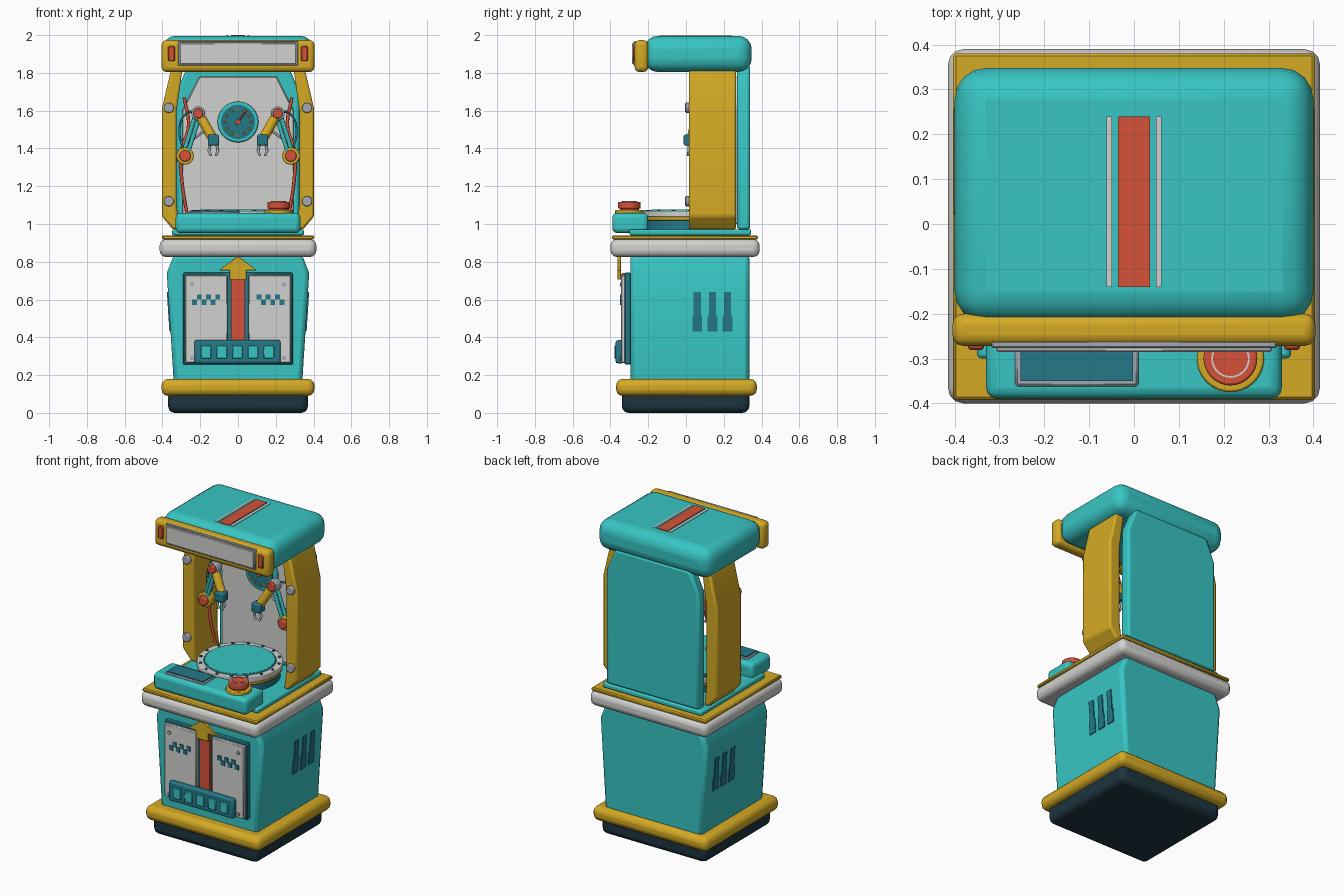
import bpy, bmesh, math
from mathutils import Vector

if "Cube" in bpy.data.objects:
    bpy.data.objects.remove(bpy.data.objects["Cube"])

def material(name, rgb):
    m = bpy.data.materials.new(name)
    m.diffuse_color = (*rgb, 1)
    m.use_nodes = True
    m.node_tree.nodes["Principled BSDF"].inputs["Base Color"].default_value = m.diffuse_color
    return m

TEAL = material("turquoise", (0.038, 0.56, 0.55))
GOLD = material("golden yellow", (0.66, 0.40, 0.018))
PALE = material("pale grey", (0.64, 0.64, 0.62))
RED = material("coral red", (0.66, 0.085, 0.04))
DARK = material("deep teal", (0.018, 0.19, 0.25))
NAVY = material("dark navy", (0.012, 0.035, 0.05))
STEEL = material("steel grey", (0.37, 0.40, 0.45))

def finish(ob, mat, bevel=0, seg=3):
    ob.data.materials.append(mat)
    if bevel:
        b = ob.modifiers.new("bevel", 'BEVEL')
        b.width, b.segments, b.limit_method = bevel, seg, 'ANGLE'
        b.angle_limit = math.radians(25)
    bpy.ops.object.select_all(action='DESELECT')
    ob.select_set(True)
    bpy.context.view_layer.objects.active = ob
    bpy.ops.object.shade_smooth_by_angle(angle=math.radians(40))
    return ob

def from_bmesh(name, bm):
    bmesh.ops.recalc_face_normals(bm, faces=bm.faces)
    me = bpy.data.meshes.new(name)
    bm.to_mesh(me)
    bm.free()
    ob = bpy.data.objects.new(name, me)
    bpy.context.collection.objects.link(ob)
    return ob

def box(name, x, y, z, mat, bevel=0, seg=3):
    """Box given by its (min, max) range on each axis."""
    bm = bmesh.new()
    bmesh.ops.create_cube(bm, size=1)
    for v in bm.verts:
        v.co = [(r[0] + r[1]) / 2 + c * (r[1] - r[0]) for c, r in zip(v.co, (x, y, z))]
    return finish(from_bmesh(name, bm), mat, bevel, seg)

def plate(name, outline, y, mat, bevel=0, seg=2):
    """Outline in x and z, extruded over a range of y."""
    bm = bmesh.new()
    f = bm.faces.new([bm.verts.new((px, y[0], pz)) for px, pz in outline])
    ext = bmesh.ops.extrude_face_region(bm, geom=[f])
    for v in ext["geom"]:
        if isinstance(v, bmesh.types.BMVert):
            v.co.y = y[1]
    return finish(from_bmesh(name, bm), mat, bevel, seg)

def rod(name, a, b, r, mat, n=24, bevel=0):
    """Cylinder between two points."""
    a, b = Vector(a), Vector(b)
    bm = bmesh.new()
    bmesh.ops.create_cone(bm, cap_ends=True, segments=n, radius1=r, radius2=r, depth=(b - a).length)
    rot = (b - a).to_track_quat('Z', 'Y')
    for v in bm.verts:
        v.co = rot @ v.co + (a + b) / 2
    return finish(from_bmesh(name, bm), mat, bevel, 2)

def tube(name, pts, r, mat):
    """Smooth hose through points."""
    cu = bpy.data.curves.new(name, 'CURVE')
    cu.dimensions, cu.bevel_depth, cu.bevel_resolution = '3D', r, 2
    cu.resolution_u, cu.use_fill_caps = 8, True
    sp = cu.splines.new('BEZIER')
    sp.bezier_points.add(len(pts) - 1)
    for bp, p in zip(sp.bezier_points, pts):
        bp.co, bp.handle_left_type, bp.handle_right_type = p, 'AUTO', 'AUTO'
    ob = bpy.data.objects.new(name, cu)
    bpy.context.collection.objects.link(ob)
    cu.materials.append(mat)

def mirrored(half):
    """Close a right-hand outline with its mirror image."""
    return half + [(-x, z) for x, z in reversed(half)]

# base, skirt, lower cabinet and belt
box("base_foot", (-.37, .37), (-.34, .335), (0, .12), NAVY, .035)
box("base_skirt", (-.405, .405), (-.37, .375), (.09, .18), GOLD, .035)
plate("lower_cabinet", mirrored([(.34, .16), (.377, .74), (.338, .84)]), (-.295, .335), TEAL, .022)
box("belt", (-.415, .415), (-.4, .39), (.825, .92), PALE, .035)
box("belt_trim", (-.403, .403), (-.392, .38), (.918, .94), GOLD, .006, 1)
box("deck", (-.35, .35), (-.3, .345), (.94, .972), TEAL, .01, 2)

# side vents follow the slope of the cabinet
for s in (-1, 1):
    for i in range(3):
        y = .06 + .08 * i
        for part, half, z0, z1 in (("slot", .019, .49, .64), ("slot_foot", .026, .43, .515)):
            o = [(s * (.34 + (z - .16) * .0638 + d), z) for z, d in
                 ((z0, -.01), (z0, .006), (z1, .006), (z1, -.01))]
            plate(f"vent_{part}", o, (y - half, y + half), DARK)

# cabinet door
box("door_backing", (-.292, .292), (-.325, -.29), (.255, .742), DARK, .006, 1)
for s in (-1, 1):
    box("door_panel", sorted((s * .055, s * .28)), (-.343, -.32), (.265, .73), PALE, .005, 1)
    for z in (.68, .29):
        rod("door_bolt", (s * .243, -.34, z), (s * .243, -.35, z), .011, STEEL, 12)
    # blocky pixel emblem
    for i in range(6):
        row = (0, 1, 0, 1, 0, 1)[i] if s < 0 else (1, 0, 1, 0, 1, 0)[i]
        x, z = s * .17 - .0725 + .0245 * i, .572 + .027 * row
        box("pixel", (x, x + .026), (-.349, -.342), (z, z + .029), DARK)
box("door_stripe", (-.036, .036), (-.338, -.32), (.37, .74), RED)
plate("door_arrow", mirrored([(.045, .705), (.045, .755), (.1, .755), (.002, .83)]), (-.362, -.345), GOLD, .003, 1)
box("arrow_mount", (-.03, .03), (-.348, -.32), (.715, .735), GOLD)
box("ticket_tray", (-.23, .225), (-.372, -.33), (.262, .385), DARK, .01, 2)
for i in range(5):
    x = -.169 + .083 * i
    box("ticket_window", (x - .027, x + .027), (-.379, -.37), (.288, .357), TEAL, .003, 1)

# control panel with screen and button
box("control_panel", (-.33, .33), (-.39, -.2), (.952, 1.058), TEAL, .025)
box("screen_frame", (-.265, .01), (-.362, -.235), (1.05, 1.067), STEEL, .005, 1)
box("screen", (-.253, -.002), (-.35, -.247), (1.06, 1.072), DARK)
for name, r, z0, z1, m in (("button_ring", .075, 1.05, 1.075, GOLD), ("button_collar", .05, 1.07, 1.09, RED),
                           ("button_cap", .06, 1.082, 1.117, RED), ("button_line", .043, 1.11, 1.119, PALE),
                           ("button_center", .039, 1.11, 1.1215, RED)):
    rod(name, (.215, -.3, z0), (.215, -.3, z1), r, m, 32, .005 if z1 - z0 > .02 else 0)

# round play table
for name, r, z0, z1, m in (("table_base", .235, .96, 1.022, DARK), ("table_band", .246, 1.018, 1.036, GOLD),
                           ("table_rim", .25, 1.036, 1.068, PALE), ("table_gap", .212, 1.06, 1.07, DARK),
                           ("table_top", .205, 1.06, 1.076, TEAL)):
    rod(name, (0, .02, z0), (0, .02, z1), r, m, 48, .004)
for i in range(16):
    a = i * math.tau / 16
    p = (.231 * math.cos(a), .02 + .231 * math.sin(a))
    rod("rim_stud", (*p, 1.06), (*p, 1.074), .009, DARK, 10)

# back wall and inner panel
plate("back_wall", mirrored([(.325, .97), (.325, 1.7), (.265, 1.84)]), (.27, .34), TEAL, .015)
plate("inner_panel", mirrored([(.295, 1.0), (.295, 1.6), (.205, 1.78)]), (.255, .275), PALE, .005, 1)

# dial gauge
rod("gauge_ring", (0, .26, 1.54), (0, .225, 1.54), .108, TEAL, 40, .008)
rod("gauge_face", (0, .24, 1.54), (0, .221, 1.54), .09, DARK, 40)
for i in range(12):
    a = i * math.tau / 12
    d = Vector((math.cos(a), 0, math.sin(a)))
    c = Vector((0, .22, 1.54))
    rod("gauge_tick", c + d * .06, c + d * .078, .005, GOLD, 6)
rod("gauge_needle", (-.012, .217, 1.525), (.045, .217, 1.60), .005, RED, 8)
rod("gauge_hub", (0, .225, 1.54), (0, .21, 1.54), .013, RED, 16)

# side pillars, mechanical arms and hoses, both sides
for s in (-1, 1):
    plate("side_pillar", [(s * x, z) for x, z in ((.31, .97), (.345, .972), (.403, 1.04), (.403, 1.61), (.355, 1.815),
                          (.295, 1.815), (.325, 1.6), (.325, 1.1))], (.015, .265), GOLD, .012)
    for z in (1.12, 1.615):
        rod("pillar_bolt", (s * .366, .03, z), (s * .366, -.004, z), .027, STEEL, 16, .005)
    P = lambda x, y, z: (s * x, y, z)
    # shoulder, elbow and linkage
    rod("shoulder_axle", P(.33, .09, 1.36), P(.28, .09, 1.36), .03, STEEL)
    rod("shoulder_disc", P(.28, .11, 1.36), P(.28, .06, 1.36), .046, GOLD, 24, .006)
    rod("shoulder_cap", P(.28, .07, 1.36), P(.28, .04, 1.36), .03, RED, 24, .006)
    rod("elbow_disc", P(.21, .09, 1.585), P(.21, .045, 1.585), .037, STEEL, 24, .005)
    rod("elbow_cap", P(.21, .05, 1.585), P(.21, .025, 1.585), .026, RED, 24, .005)
    rod("upper_arm", P(.29, .08, 1.37), P(.225, .07, 1.58), .011, TEAL, 12)
    rod("upper_arm", P(.267, .07, 1.37), P(.2, .06, 1.58), .011, TEAL, 12)
    rod("arm_piston", P(.265, .1, 1.43), P(.17, .08, 1.50), .007, STEEL, 10)
    # forearm and gripper
    rod("forearm", P(.195, .055, 1.562), P(.135, .03, 1.455), .026, GOLD, 20, .006)
    box("wrist", sorted((s * .1, s * .16)), (-.012, .05), (1.415, 1.473), DARK, .008, 2)
    for x in (.112, .148):
        rod("claw_finger", P(x, .015, 1.42), P(x + (x - .13) * .35, .015, 1.385), .008, STEEL, 10)
        rod("claw_tip", P(x + (x - .13) * .35, .015, 1.388), P(.13 + (x - .13) * .7, .01, 1.362), .007, STEEL, 10)
    tube("red_hose", [P(.285, .17, 1.67), P(.262, .17, 1.52), P(.3, .15, 1.38), P(.298, .14, 1.24), P(.27, .16, 1.05)], .009, RED)
    tube("teal_hose", [P(.215, .09, 1.6), P(.28, .13, 1.58), P(.31, .14, 1.5), P(.285, .1, 1.38)], .006, DARK)

# head with marquee
box("head", (-.4, .4), (-.22, .348), (1.805, 1.996), TEAL, .07, 4)
box("marquee", (-.405, .405), (-.272, -.2), (1.805, 1.973), GOLD, .025)
box("marquee_sign_frame", (-.318, .318), (-.277, -.26), (1.838, 1.968), STEEL, .004, 1)
box("marquee_sign", (-.308, .308), (-.285, -.265), (1.847, 1.958), PALE, .004, 1)
for s in (-1, 1):
    box("marquee_lamp", (s * .352 - .018, s * .352 + .018), (-.281, -.262), (1.862, 1.942), RED, .005, 1)
    box("roof_line", (s * .055 - .006, s * .055 + .006), (-.14, .24), (1.994, 1.9995), PALE)
box("roof_stripe", (-.036, .036), (-.14, .24), (1.994, 2.0), RED)
